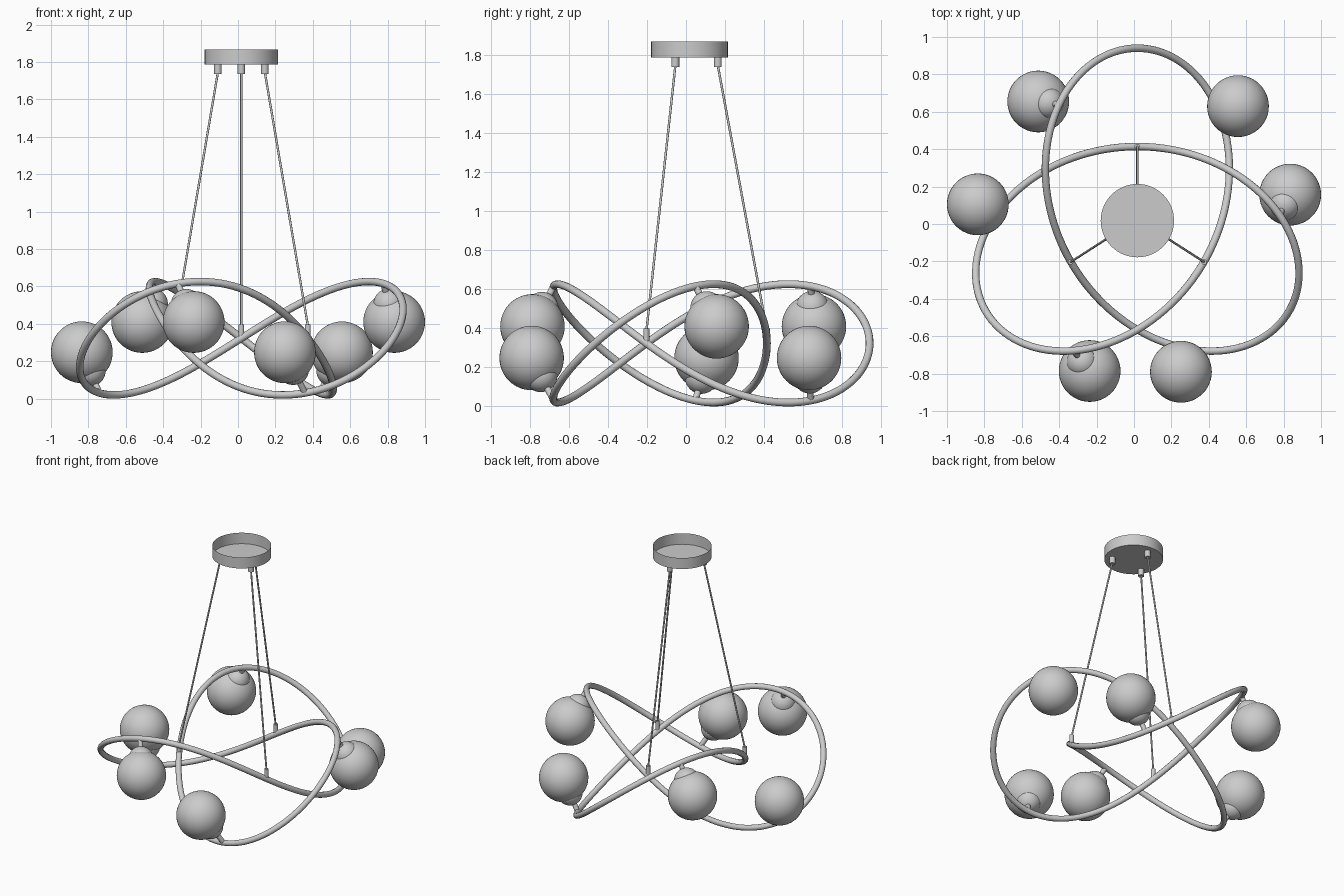
import bpy, bmesh, math
from mathutils import Vector

if "Cube" in bpy.data.objects:
    bpy.data.objects.remove(bpy.data.objects["Cube"])

CX, CY, MID, AMP = 0.018, 0.003, 0.323, 0.303   # knot centre, mid height, wave height
# trefoil knot as a sum of turning arms: (frequency, radius)
ARMS = [(2, 0.667), (-1, 0.242), (5, 0.021), (-4, 0.007)]


def strand(s):
    """Point on the knotted ring; s = 0 is the outer tip of the rear lobe."""
    p = math.pi / 2
    return Vector((CX + sum(r * math.cos(f * s + p) for f, r in ARMS),
                   CY + sum(r * math.sin(f * s + p) for f, r in ARMS),
                   MID + AMP * math.sin(3 * s)))


def smooth(o):
    bpy.ops.object.select_all(action='DESELECT')
    o.select_set(True)
    bpy.context.view_layer.objects.active = o
    bpy.ops.object.shade_smooth_by_angle(angle=math.radians(40))


def rod(name, a, b, r, sides=16):
    d = b - a
    bpy.ops.mesh.primitive_cylinder_add(vertices=sides, radius=r, depth=d.length,
                                        location=(a + b) / 2)
    o = bpy.context.object
    o.name = name
    o.rotation_euler = d.to_track_quat('Z', 'Y').to_euler()
    smooth(o)


def ball(name, c, r, axis=None):
    bpy.ops.mesh.primitive_uv_sphere_add(segments=48, ring_count=24, radius=r, location=c)
    o = bpy.context.object
    o.name = name
    if axis:
        o.rotation_euler = axis.to_track_quat('Z', 'Y').to_euler()
    smooth(o)


# knotted ring
cu = bpy.data.curves.new("knot_ring", 'CURVE')
cu.dimensions = '3D'
cu.bevel_depth = 0.02
cu.bevel_resolution = 4
N = 240
sp = cu.splines.new('POLY')
sp.points.add(N - 1)
for i, pt in enumerate(sp.points):
    pt.co = (*strand(2 * math.pi * i / N), 1)
sp.use_cyclic_u = True
ring = bpy.data.objects.new("knot_ring", cu)
bpy.context.collection.objects.link(ring)
bpy.context.view_layer.objects.active = ring
ring.select_set(True)
bpy.ops.object.convert(target='MESH')
smooth(bpy.context.object)

# globes: centre, lobe index, side of the lobe (+1 hangs from high, -1 stands on low)
globes = [((0.556, 0.630), 0, -1), ((-0.512, 0.655), 0, 1),
          ((0.251, -0.790), 1, -1), ((0.835, 0.157), 1, 1),
          ((-0.835, 0.105), 2, -1), ((-0.237, -0.786), 2, 1)]
for i, ((x, y), lobe, side) in enumerate(globes, 1):
    c = Vector((x, y, MID + 0.006 + 0.081 * side))
    hold = strand(math.radians(120 * lobe + 25 * side))
    axis = (hold - c).normalized()
    ball(f"globe_{i}", c, 0.165)
    ball(f"globe_cup_{i}", c + axis * 0.11, 0.085, axis)
    rod(f"globe_stem_{i}", c + axis * 0.17, hold, 0.017)

# ceiling canopy: open-topped shallow dish
centre = Vector((CX, 0.018, 0))
bpy.ops.mesh.primitive_cylinder_add(vertices=64, radius=0.196, depth=0.081,
                                    location=centre + Vector((0, 0, 1.8265)))
canopy = bpy.context.object
canopy.name = "canopy"
bm = bmesh.new()
bm.from_mesh(canopy.data)
bmesh.ops.delete(bm, geom=[f for f in bm.faces if f.normal.z > 0.9], context='FACES_ONLY')
bm.to_mesh(canopy.data)
bm.free()
smooth(canopy)

# suspension wires with their end fittings
up = Vector((0, 0, 1))
for i in range(3):
    a = math.radians(90 + 120 * i)
    top = centre + Vector((math.cos(a), math.sin(a), 0)) * 0.145
    low = strand(math.pi - math.radians(120 * i))   # inner point of the ring
    low = strand(math.pi + math.radians(240 * i))
    rod(f"canopy_fitting_{i+1}", top + up * 1.737, top + up * 1.786, 0.02)
    rod(f"ring_fitting_{i+1}", low, low + up * 0.075, 0.015)
    rod(f"wire_{i+1}", low + up * 0.065, top + up * 1.745, 0.006, 12)
